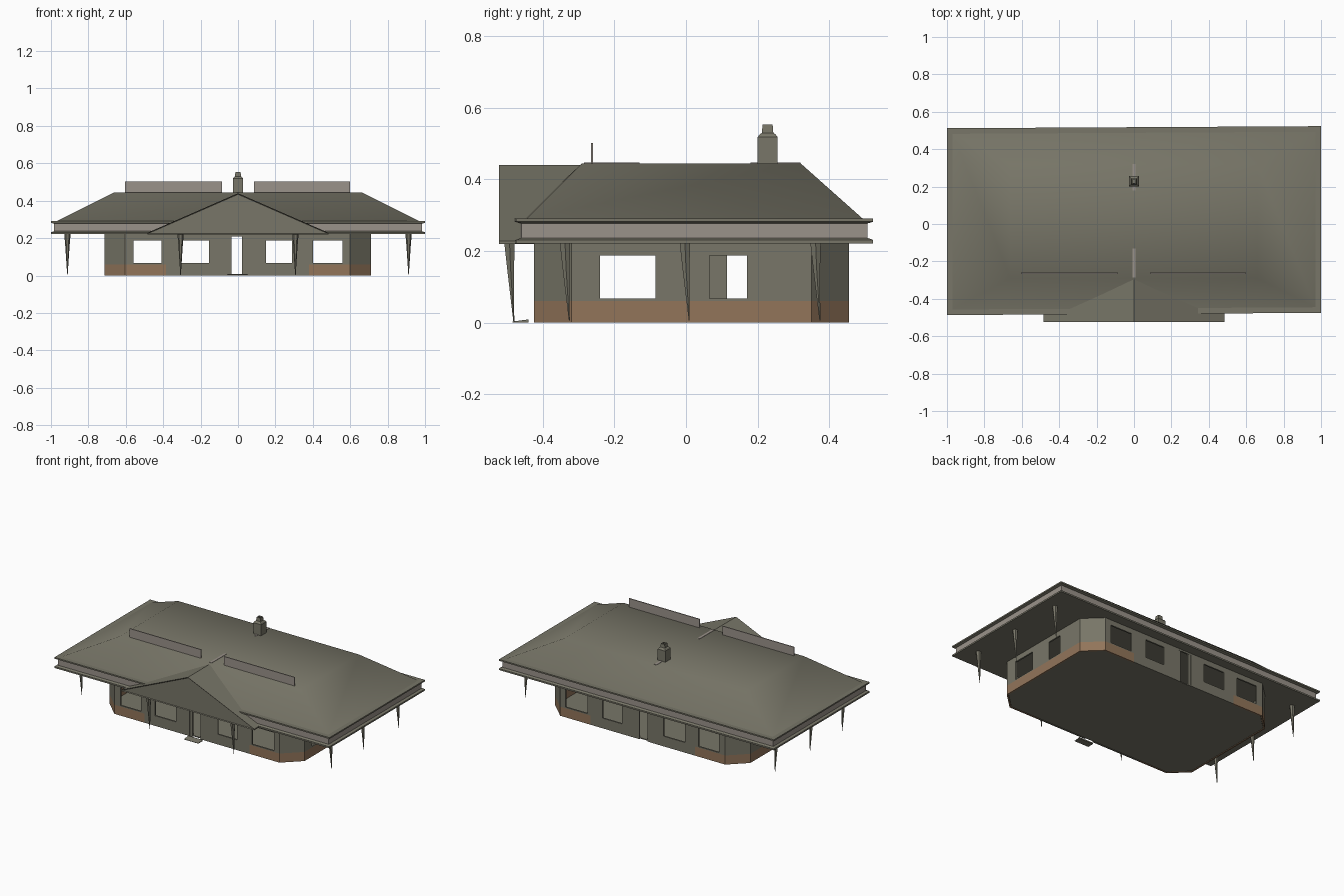
import bpy, bmesh, math
from mathutils import Vector

if "Cube" in bpy.data.objects:
    bpy.data.objects.remove(bpy.data.objects["Cube"])


def material(name, r, g, b):
    lin = [((c / 255 + 0.055) / 1.055) ** 2.4 for c in (r, g, b)]
    m = bpy.data.materials.new(name)
    m.diffuse_color = (*lin, 1)
    m.use_nodes = True
    m.node_tree.nodes["Principled BSDF"].inputs["Base Color"].default_value = m.diffuse_color
    return m


GREY = material("olive grey", 120, 118, 104)
LIGHT = material("warm light grey", 154, 146, 138)
BROWN = material("brick brown", 146, 117, 90)


def finish(name, bm, mats, smooth=None):
    mesh = bpy.data.meshes.new(name)
    bm.to_mesh(mesh)
    bm.free()
    ob = bpy.data.objects.new(name, mesh)
    bpy.context.collection.objects.link(ob)
    for m in mats:
        mesh.materials.append(m)
    if smooth:
        bpy.context.view_layer.objects.active = ob
        ob.select_set(True)
        bpy.ops.object.shade_smooth_by_angle(angle=math.radians(smooth))
        ob.select_set(False)
    return ob


def loft(name, rings, mats, smooth=None, rule=None):
    """Skin a stack of equal-sized rings and cap both ends."""
    bm = bmesh.new()
    rows = [[bm.verts.new(p) for p in ring] for ring in rings]
    n = len(rows[0])
    for a, b in zip(rows, rows[1:]):
        for i in range(n):
            j = (i + 1) % n
            bm.faces.new((a[i], a[j], b[j], b[i]))
    bm.faces.new(rows[0][::-1])
    bm.faces.new(rows[-1])
    bmesh.ops.recalc_face_normals(bm, faces=bm.faces)
    if rule:
        for f in bm.faces:
            f.material_index = rule(f)
    return finish(name, bm, mats, smooth)


def rect(x0, x1, y0, y1, z):
    return [(x0, y0, z), (x1, y0, z), (x1, y1, z), (x0, y1, z)]


def box(name, x0, x1, y0, y1, z0, z1, mat):
    return loft(name, [rect(x0, x1, y0, y1, z0), rect(x0, x1, y0, y1, z1)], [mat])


# Eaves: two lips with a light fascia band set back between them
def eave(inset, z):
    i = inset
    return [(-1 + i, -.487 + i, z), (1 - i, -.475 + i, z),
            (1 - i, .523 - i, z), (-1 + i, .512 - i, z)]


loft("eaves", [eave(0, .221), eave(0, .231), eave(.016, .237), eave(.016, .277),
               eave(0, .282), eave(0, .291)], [GREY, LIGHT],
     rule=lambda f: int(abs(f.normal.z) < .3 and .24 < f.calc_center_median().z < .275))

# Hipped roof with a flat top
loft("main_roof", [eave(.012, .286), eave(.03, .291), rect(-.66, .66, -.29, .32, .445)],
     [GREY], smooth=60)

# Porch gable, with its front triangle set in behind the rake edge
bm = bmesh.new()
front, back = [[bm.verts.new((x, y, z)) for x, z in
                ((-.485, .22), (.485, .22), (.485, .228), (0, .44), (-.485, .228))]
               for y in (-.523, -.285)]
for i in range(5):
    j = (i + 1) % 5
    bm.faces.new((front[i], back[i], back[j], front[j]))
bm.faces.new(back)
gable = bm.faces.new(front)
bmesh.ops.recalc_face_normals(bm, faces=bm.faces)
bmesh.ops.inset_region(bm, faces=[gable], thickness=.006, depth=-.006)
finish("porch_gable", bm, [GREY])

# Walls: eight-sided shell made of panels around the openings
BASE, TOP = .06, .225
outline = [(-.605, -.425), (.6, -.425), (.71, -.32), (.71, .35),
           (.6, .455), (-.605, .455), (-.715, .35), (-.715, -.32)]
SILL, HEAD = .067, .187
rows = [(-.56, -.41), (-.31, -.155), (.15, .29), (.4, .56)]
long_wall = [(a, b, SILL, HEAD) for a, b in rows] + [(-.055, .05, 0, .21)]
openings = {0: long_wall, 4: long_wall,
            2: [(-.24, -.085, SILL, HEAD), (.065, .17, SILL, HEAD)],
            6: [(-.24, -.085, SILL, HEAD), (.115, .22, SILL, HEAD)]}

bm = bmesh.new()
for k, p in enumerate(outline):
    q = outline[(k + 1) % 8]
    axis = 1 if k in (2, 6) else 0
    holes = openings.get(k, [])
    lo, hi = sorted((p[axis], q[axis]))
    long = k in (0, 4)
    us = sorted({lo, hi, *(u for h in holes for u in h[:2]), *((-.385, .38) if long else ())})
    vs = sorted({0, BASE, TOP, *(v for h in holes for v in h[2:])})
    for u0, u1 in zip(us, us[1:]):
        for v0, v1 in zip(vs, vs[1:]):
            u, v = (u0 + u1) / 2, (v0 + v1) / 2
            if any(h[0] < u < h[1] and h[2] < v < h[3] for h in holes):
                continue

            def point(s, z):
                t = (s - p[axis]) / (q[axis] - p[axis])
                return bm.verts.new((*Vector(p).lerp(Vector(q), t), z))
            a, b = (u0, u1) if p[axis] < q[axis] else (u1, u0)
            f = bm.faces.new([point(a, v0), point(b, v0), point(b, v1), point(a, v1)])
            # brick plinth everywhere but the middle of the long walls
            f.material_index = int(v < BASE and not (long and -.385 < u < .38))
bmesh.ops.remove_doubles(bm, verts=bm.verts, dist=1e-4)
walls = finish("walls", bm, [GREY, BROWN])
solid = walls.modifiers.new("thickness", 'SOLIDIFY')
solid.thickness, solid.offset = .01, -1

# Floor slab
loft("floor", [[(x * .985, y * .985, z) for x, y in outline] for z in (.002, .008)], [GREY])

# Door jambs, front and back
for name, y in (("front", -.42), ("back", .45)):
    box(name + "_left_jamb", -.055, -.035, y - .004, y + .004, 0, .21, GREY)
    box(name + "_right_jamb", .022, .05, y - .004, y + .004, 0, .21, GREY)

# Door ramp
loft("door_ramp", [[(x, -.485, .001), (x, -.44, .001), (x, -.44, .009), (x, -.485, .003)]
                   for x in (-.055, .05)], [GREY])


# Tapered hanging posts under the eaves and porch
def post(name, x, y, tip):
    rings = []
    for r, z, dy in ((.017, .224, 0), (.011, .15, .003), (.0015, tip, .012)):
        rings.append([(x + r * math.cos(a), y + r * math.sin(a) + dy, z)
                      for a in (i * math.tau / 6 for i in range(6))])
    loft(name, rings, [GREY], smooth=50)


for side in (-1, 1):
    tag = "left" if side < 0 else "right"
    for i, y in enumerate((-.338, -.003, .362)):
        post(f"{tag}_eave_post_{i + 1}", side * .912, y, .006)
    post(tag + "_porch_post", side * .307, -.493, .002)

# Upright roof panels
box("left_roof_panel", -.605, -.085, -.266, -.26, .44, .502, LIGHT)
box("right_roof_panel", .085, .6, -.266, -.26, .44, .502, LIGHT)

# Ridge plates on the flat top
box("front_ridge_plate", -.008, .008, -.285, -.13, .442, .447, LIGHT)
box("back_ridge_plate", -.008, .008, .18, .32, .442, .447, LIGHT)


# Chimney with a stepped, hollow pot
def square(r, z):
    return rect(-r, r, .228 - r, .228 + r, z)


loft("chimney", [square(.028, .43), square(.028, .518), square(.022, .526), square(.016, .53),
                 square(.014, .553), square(.009, .553), square(.009, .535)], [GREY])
